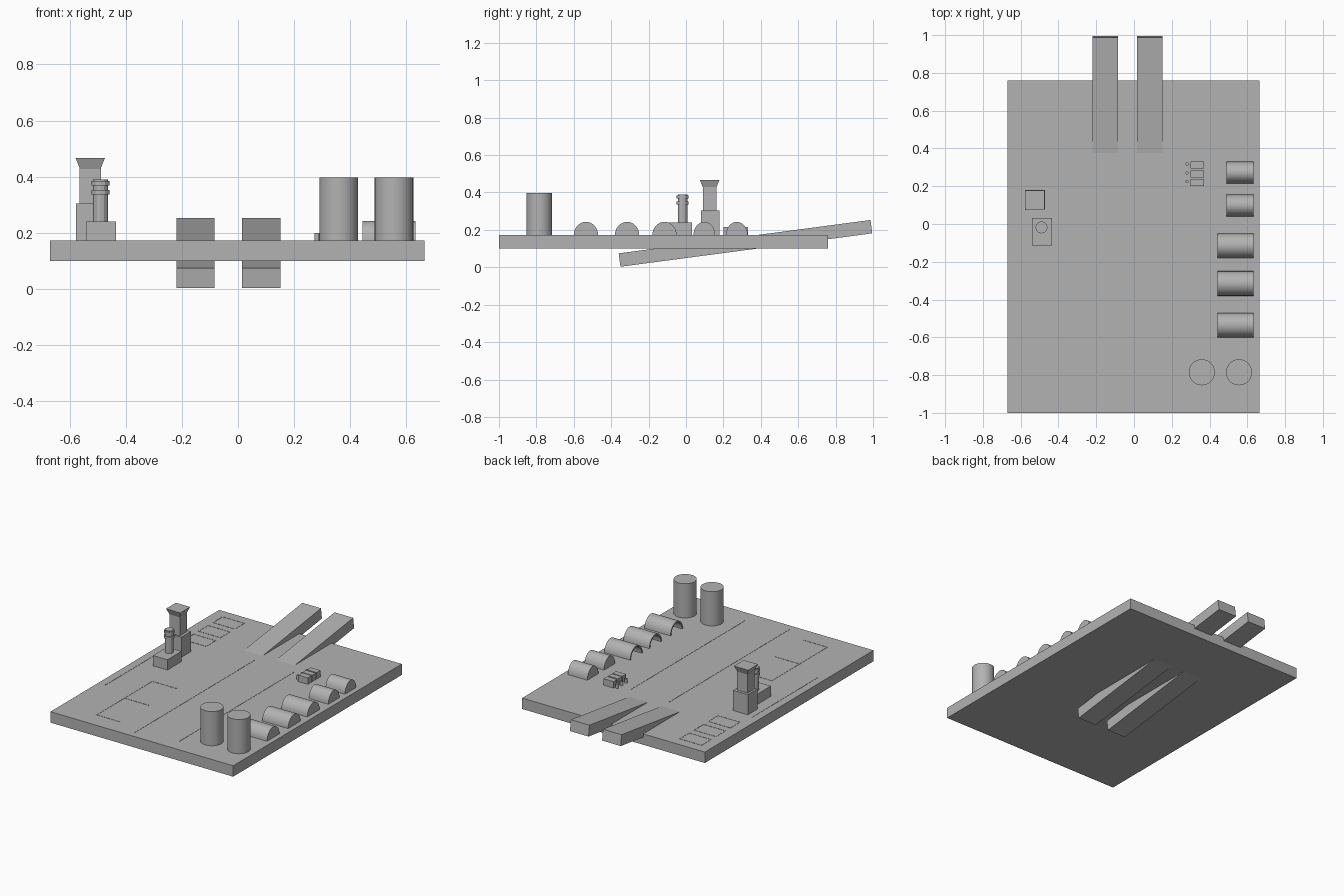
import bpy, bmesh, math
from mathutils import Matrix

old = bpy.data.objects.get("Cube")
if old:
    bpy.data.objects.remove(old)

GREY = (0.45, 0.45, 0.45, 1)
grey = bpy.data.materials.new("plain grey")
grey.use_nodes = True
grey.diffuse_color = GREY
grey.node_tree.nodes["Principled BSDF"].inputs["Base Color"].default_value = GREY

DECK = 0.172


def finish(name, bm, smooth=False):
    bmesh.ops.recalc_face_normals(bm, faces=bm.faces)
    mesh = bpy.data.meshes.new(name)
    bm.to_mesh(mesh)
    bm.free()
    obj = bpy.data.objects.new(name, mesh)
    bpy.context.collection.objects.link(obj)
    mesh.materials.append(grey)
    if smooth:
        bpy.ops.object.select_all(action="DESELECT")
        obj.select_set(True)
        bpy.context.view_layer.objects.active = obj
        bpy.ops.object.shade_smooth_by_angle(angle=math.radians(30))
    return obj


def box(name, x, y, z, flare=1):
    """Box from three ranges; flare widens the top."""
    bm = bmesh.new()
    bmesh.ops.create_cube(bm, size=1)
    for v in bm.verts:
        if v.co.z > 0:
            v.co.xy *= flare
    size = [r[1] - r[0] for r in (x, y, z)]
    mid = [sum(r) / 2 for r in (x, y, z)]
    bm.transform(Matrix.Translation(mid) @ Matrix.Diagonal((*size, 1)))
    return finish(name, bm)


def cylinder(name, x, y, z, radius, sides=32):
    bm = bmesh.new()
    bmesh.ops.create_cone(bm, cap_ends=True, segments=sides, radius1=radius,
                          radius2=radius, depth=z[1] - z[0])
    bm.transform(Matrix.Translation((x, y, sum(z) / 2)))
    return finish(name, bm, sides > 12)


def prism(name, outline, x):
    """Extrude a y-z outline along x."""
    bm = bmesh.new()
    face = bm.faces.new([bm.verts.new((x[0], y, z)) for y, z in outline])
    new = bmesh.ops.extrude_face_region(bm, geom=[face])["geom"]
    bmesh.ops.translate(bm, vec=(x[1] - x[0], 0, 0),
                        verts=[g for g in new if isinstance(g, bmesh.types.BMVert)])
    return finish(name, bm, True)


def arc(y, radius, height, steps=16):
    return [(y + radius * math.cos(math.pi * i / steps),
             DECK + height * math.sin(math.pi * i / steps)) for i in range(steps + 1)]


# Deck slab
box("deck", (-0.67, 0.665), (-1, 0.76), (0.1, DECK))

# Two tilted runway slabs passing through the deck
for side, x in (("right", -0.152), ("left", 0.083)):
    ramp = box(side + "_ramp", (-0.068, 0.068), (-0.679, 0.679), (-0.036, 0.036))
    ramp.data.transform(Matrix.Rotation(math.radians(7.55), 4, "X"))
    ramp.location = (x, 0.318, 0.128)

# Large open hangars with a closed rear wall, then small closed ones
for i, y in enumerate((-0.535, -0.315, -0.115)):
    prism(f"large_hangar_{i}", arc(y, 0.065, 0.071) + arc(y, 0.056, 0.062)[::-1],
          (0.443, 0.625))
    prism(f"large_hangar_wall_{i}", arc(y, 0.065, 0.071), (0.625, 0.632))
for i, y in enumerate((0.098, 0.272)):
    prism(f"small_hangar_{i}", arc(y, 0.058, 0.071), (0.49, 0.632))

# Storage tanks
for side, x in (("right", 0.359), ("left", 0.556)):
    cylinder(side + "_tank", x, -0.785, (DECK, 0.398), 0.069)

# Control tower with a flared cab
box("tower_base", (-0.578, -0.47), (0.08, 0.18), (DECK, 0.305))
box("tower_shaft", (-0.565, -0.488), (0.09, 0.163), (0.305, 0.43))
box("tower_cab", (-0.562, -0.491), (0.091, 0.162), (0.425, 0.466), flare=1.46)

# Low building with a ribbed mast
box("mast_building", (-0.54, -0.435), (-0.115, 0.032), (DECK, 0.24))
cylinder("mast", -0.49, -0.018, (0.24, 0.39), 0.026, 12)
for i, z in enumerate((0.345, 0.376)):
    cylinder(f"mast_ring_{i}", -0.49, -0.018, (z - 0.008, z + 0.008), 0.032, 12)

# Supply crates and barrels
for i, y in enumerate((0.22, 0.265, 0.312)):
    box(f"crate_{i}", (0.298, 0.37), (y - 0.019, y + 0.019), (DECK, 0.215))
    cylinder(f"barrel_{i}", 0.281, y + 0.005, (DECK, 0.2), 0.009, 12)


# Thin deck markings
def marking(name, x, y):
    box(name, x, y, (DECK - 0.001, DECK + 0.0015))


W = 0.004
for i, (x, y0, y1) in enumerate(((-0.42, -0.88, -0.3), (-0.09, -0.95, 0.3),
                                 (0.2, -0.9, 0.3), (-0.62, -0.5, 0.2))):
    marking(f"lane_line_{i}", (x, x + W), (y0, y1))
for i in range(3):
    y = 0.34 + 0.15 * i
    for x in (-0.6, -0.44):
        marking(f"pad_side_{i}", (x, x + W), (y - 0.05, y + 0.05))
    for end in (y - 0.05, y + 0.05):
        marking(f"pad_end_{i}", (-0.6, -0.436), (end, end + W))
    marking(f"bay_line_{i}", (-0.42, -0.24), (-0.88 + 0.29 * i, -0.88 + 0.29 * i + W))
